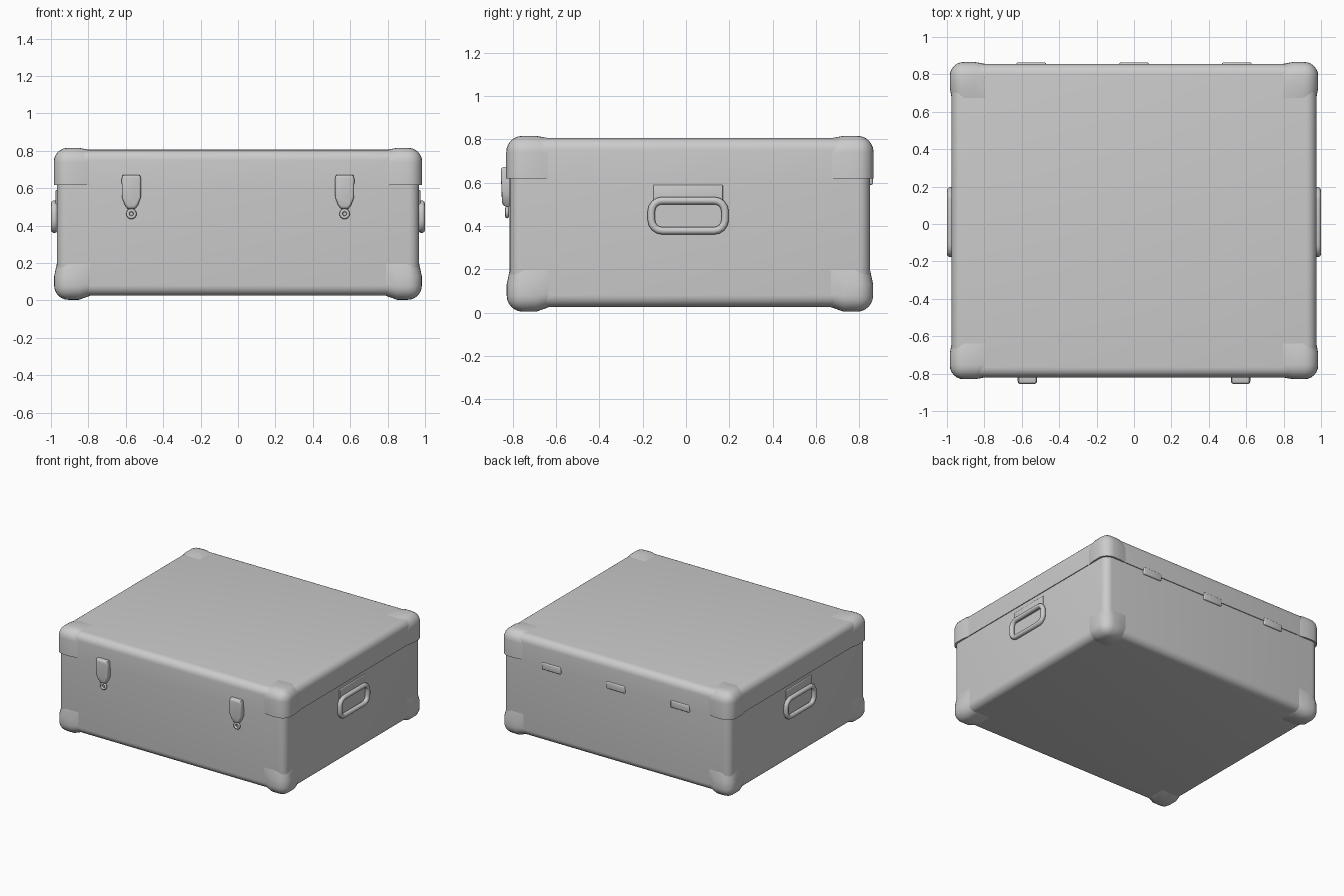
import bpy, bmesh, math
from mathutils import Vector, Matrix

if "Cube" in bpy.data.objects:
    bpy.data.objects.remove(bpy.data.objects["Cube"])

YC = 0.018  # case centre in y; the latches take up the rest of the depth


def finish(bm, name, angle=40):
    mesh = bpy.data.meshes.new(name)
    bm.to_mesh(mesh)
    bm.free()
    obj = bpy.data.objects.new(name, mesh)
    bpy.context.collection.objects.link(obj)
    bpy.ops.object.select_all(action='DESELECT')
    obj.select_set(True)
    bpy.context.view_layer.objects.active = obj
    bpy.ops.object.shade_smooth_by_angle(angle=math.radians(angle))
    return obj


def box_bm(lo, hi):
    lo, hi = Vector(lo), Vector(hi)
    bm = bmesh.new()
    bmesh.ops.create_cube(bm, size=1, matrix=Matrix.Translation((lo + hi) / 2)
                          @ Matrix.Diagonal((*(hi - lo), 1)))
    return bm


def bevel(bm, edges, width, segments):
    bmesh.ops.bevel(bm, geom=edges, offset=width, offset_type='OFFSET',
                    segments=segments, profile=0.5, affect='EDGES')
    bm.normal_update()


def extrude_rim(bm):
    edges = [e for e in bm.edges if e.is_boundary]
    ret = bmesh.ops.extrude_edge_only(bm, edges=edges)
    return [g for g in ret["geom"] if isinstance(g, bmesh.types.BMVert)]


def shell(name, hx, hy, z_closed, z_open, radius, lip):
    """Rounded tub, open on one side, with a folded-in rim."""
    bm = box_bm((-hx, YC - hy, min(z_closed, z_open)), (hx, YC + hy, max(z_closed, z_open)))
    keep = [e for e in bm.edges
            if not all(abs(v.co.z - z_open) < 1e-4 for v in e.verts)]
    bevel(bm, keep, radius, 6)
    bmesh.ops.delete(bm, geom=[f for f in bm.faces if all(
        abs(v.co.z - z_open) < 1e-4 for v in f.verts)], context='FACES')
    for v in extrude_rim(bm):
        v.co.x *= 1 - lip
        v.co.y = YC + (v.co.y - YC) * (1 - lip)
    return finish(bm, name)


def corner_cap(name, sign, inner, outer, spread, sink):
    """Rounded corner protector whose edges slope down into the case."""
    lo = [min(a, b) for a, b in zip(inner, outer)]
    hi = [max(a, b) for a, b in zip(inner, outer)]
    bm = box_bm(lo, hi)
    out = Vector(outer)
    tip = min(bm.verts, key=lambda v: (v.co - out).length)
    bevel(bm, list(tip.link_edges), 0.075, 6)
    bmesh.ops.delete(bm, geom=[f for f in bm.faces if any(
        f.normal[i] * sign[i] < -0.9 for i in range(3))], context='FACES')
    for v in extrude_rim(bm):
        for i in range(3):
            d = v.co[i] - inner[i]
            if abs(d) > 1e-4:
                v.co[i] -= d * sink[i] / abs(outer[i] - inner[i])
            else:
                v.co[i] -= sign[i] * spread[i]
    finish(bm, name, 60)


def soft_block(name, lo, hi, width):
    bm = box_bm(lo, hi)
    bevel(bm, list(bm.edges), width, 3)
    return finish(bm, name)


# Main case and overhanging lid
shell("case_body", 0.969, 0.832, 0.026, 0.625, 0.055, 0.002)
shell("lid", 0.975, 0.838, 0.806, 0.62, 0.055, 0.012)

# Eight corner protectors
for sx in (-1, 1):
    for sy in (-1, 1):
        tag = ("left" if sx < 0 else "right") + ("_front" if sy < 0 else "_back")
        corner_cap("lower_corner_" + tag, (sx, sy, -1),
                   (sx * 0.85, YC + sy * 0.71, 0.13),
                   (sx * 0.983, YC + sy * 0.846, 0.004), (0.07, 0.07, 0.08),
                   (0.017, 0.017, 0.025))
        corner_cap("lid_corner_" + tag, (sx, sy, 1),
                   (sx * 0.85, YC + sy * 0.71, 0.618),
                   (sx * 0.985, YC + sy * 0.848, 0.816), (0.07, 0.07, 0.0),
                   (0.013, 0.013, 0.013))

# Front latches with a small pull ring
half = [(0.046, 0.672), (0.052, 0.65), (0.05, 0.55), (0.035, 0.51), (0.02, 0.49)]
outline = half + [(-x, z) for x, z in reversed(half)]
for sx in (-1, 1):
    tag = "left" if sx < 0 else "right"
    bm = bmesh.new()
    face = bm.faces.new([bm.verts.new((sx * 0.57 + x, -0.81, z)) for x, z in outline])
    ret = bmesh.ops.extrude_face_region(bm, geom=[face])
    front = [g for g in ret["geom"] if isinstance(g, bmesh.types.BMVert)]
    for v in front:
        v.co.y = -0.855 + max(0, 0.55 - v.co.z) * 0.15
    bmesh.ops.recalc_face_normals(bm, faces=bm.faces)
    rim = [e for e in bm.edges if all(v in front for v in e.verts)]
    bevel(bm, rim, 0.014, 3)
    finish(bm, "latch_" + tag)
    bpy.ops.mesh.primitive_torus_add(
        major_radius=0.019, minor_radius=0.009, major_segments=16, minor_segments=8,
        location=(sx * 0.57, -0.826, 0.463), rotation=(math.pi / 2, 0, 0))
    bpy.context.object.name = "latch_ring_" + tag
    bpy.ops.object.shade_smooth()

# Side handles: a rounded loop hanging from a mounting plate
for sx in (-1, 1):
    tag = "left" if sx < 0 else "right"
    cu = bpy.data.curves.new("handle_" + tag, 'CURVE')
    cu.dimensions = '3D'
    cu.bevel_depth = 0.018
    cu.bevel_resolution = 3
    pts = []
    for cy, cz, start in ((0.12, 0.467, 0), (-0.12, 0.467, 90),
                          (-0.12, 0.428, 180), (0.12, 0.428, 270)):
        for k in range(5):
            a = math.radians(start + k * 22.5)
            pts.append((sx * 0.982, 0.01 + cy + 0.05 * math.cos(a), cz + 0.05 * math.sin(a), 1))
    sp = cu.splines.new('POLY')
    sp.points.add(len(pts) - 1)
    for p, co in zip(sp.points, pts):
        p.co = co
    sp.use_cyclic_u = True
    sp.use_smooth = True
    bpy.context.collection.objects.link(bpy.data.objects.new("handle_" + tag, cu))
    xs = sorted((sx * 0.955, sx * 0.975))
    soft_block("handle_plate_" + tag, (xs[0], -0.15, 0.50), (xs[1], 0.17, 0.59), 0.005)

# Low hinges along the back seam
for i, x in enumerate((-0.55, 0.0, 0.55)):
    soft_block(f"hinge_{i + 1}", (x - 0.08, 0.835, 0.59), (x + 0.08, 0.863, 0.645), 0.008)
